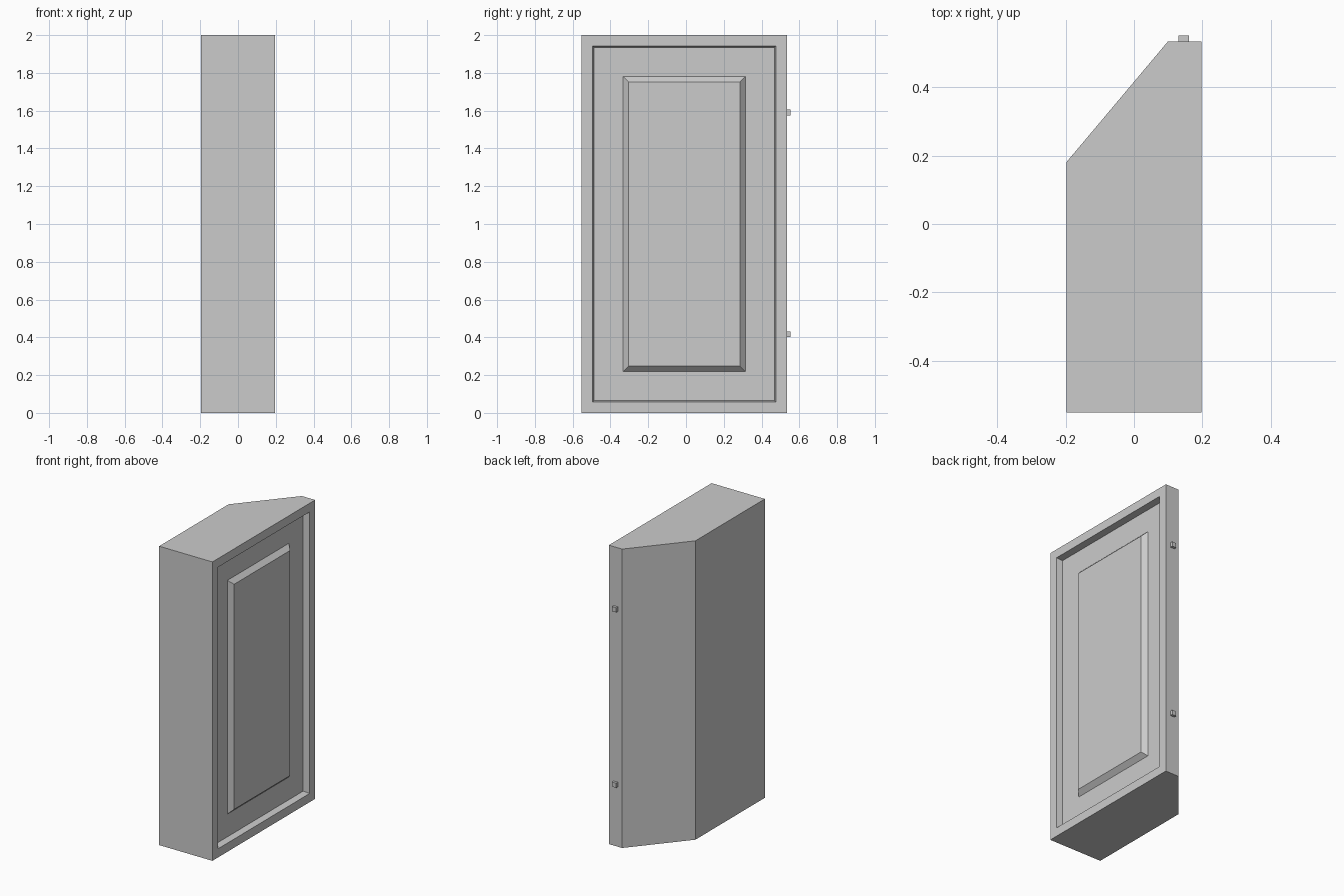
import bpy, bmesh

if "Cube" in bpy.data.objects:
    bpy.data.objects.remove(bpy.data.objects["Cube"])

def new_object(name, bm):
    bmesh.ops.recalc_face_normals(bm, faces=bm.faces)
    mesh = bpy.data.meshes.new(name)
    bm.to_mesh(mesh)
    bm.free()
    obj = bpy.data.objects.new(name, mesh)
    bpy.context.collection.objects.link(obj)
    return obj

# Cabinet body: angled footprint extruded upwards
footprint = [(-0.197, -0.552), (0.197, -0.552), (0.197, 0.534),
             (0.099, 0.534), (-0.197, 0.182)]
bm = bmesh.new()
base = bm.faces.new([bm.verts.new((x, y, 0)) for x, y in footprint])
ext = bmesh.ops.extrude_face_region(bm, geom=[base])
top = [v for v in ext["geom"] if isinstance(v, bmesh.types.BMVert)]
bmesh.ops.translate(bm, verts=top, vec=(0, 0, 2))
bmesh.ops.recalc_face_normals(bm, faces=bm.faces)

# Door side: frame, recessed door, flat border, raised bevelled panel
door = max(bm.faces, key=lambda f: f.normal.x)
for width, depth in [(0.058, 0), (0.008, -0.042), (0.152, 0), (0.029, 0.03)]:
    bmesh.ops.inset_individual(bm, faces=[door], thickness=width, depth=depth,
                               use_even_offset=True)
    bm.normal_update()
new_object("cabinet_body", bm)

# Small pegs on the narrow end face
for name, z in [("lower_peg", 0.416), ("upper_peg", 1.59)]:
    bm = bmesh.new()
    bmesh.ops.create_cube(bm, size=1)
    bmesh.ops.scale(bm, verts=bm.verts, vec=(0.031, 0.018, 0.031))
    bmesh.ops.translate(bm, verts=bm.verts, vec=(0.146, 0.543, z))
    new_object(name, bm)
